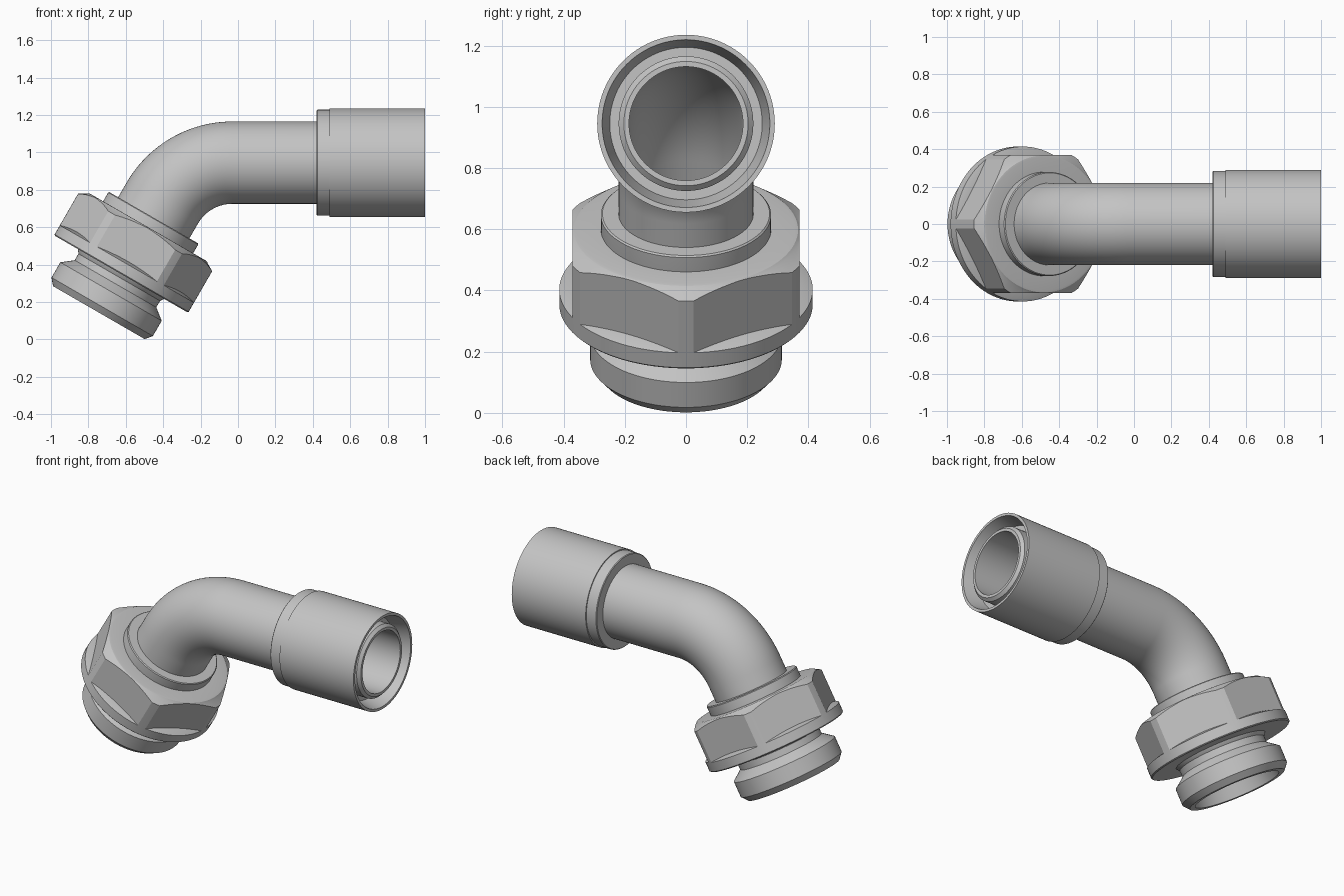
import bpy, bmesh, math
from mathutils import Matrix, Vector

if "Cube" in bpy.data.objects:
    bpy.data.objects.remove(bpy.data.objects["Cube"])

SEG = 96
TILT = math.radians(30)
AXIS_Z = 0.945           # height of the horizontal axis
BEND_X, BEND_R = -0.03, 0.433

steel = bpy.data.materials.new("steel grey")
steel.diffuse_color = (0.55, 0.55, 0.55, 1)
steel.use_nodes = True
steel.node_tree.nodes["Principled BSDF"].inputs["Base Color"].default_value = steel.diffuse_color

# frames: local z runs along each fitting axis
LOWER = Matrix.Translation((-0.62, 0, 0.358)) @ Matrix.Rotation(TILT, 4, 'Y')
RIGHT = Matrix.Translation((0, 0, AXIS_Z)) @ Matrix.Rotation(math.pi / 2, 4, 'Y')


def finish(bm, name, matrix):
    bmesh.ops.transform(bm, matrix=matrix, verts=bm.verts)
    bmesh.ops.recalc_face_normals(bm, faces=bm.faces)
    mesh = bpy.data.meshes.new(name)
    bm.to_mesh(mesh)
    bm.free()
    mesh.materials.append(steel)
    ob = bpy.data.objects.new(name, mesh)
    bpy.context.collection.objects.link(ob)
    bpy.ops.object.select_all(action='DESELECT')
    ob.select_set(True)
    bpy.context.view_layer.objects.active = ob
    bpy.ops.object.shade_smooth_by_angle(angle=math.radians(20))
    return ob


def skin(bm, loops, closed):
    """Join neighbouring vertex rings with quads."""
    count = len(loops)
    for i in range(count if closed else count - 1):
        a, b = loops[i], loops[(i + 1) % count]
        for j in range(SEG):
            k = (j + 1) % SEG
            bm.faces.new((a[j], a[k], b[k], b[j]))


def lathe(profile):
    """Revolve a closed (radius, height) profile about z."""
    bm = bmesh.new()
    angles = [math.tau * j / SEG for j in range(SEG)]
    loops = [[bm.verts.new((r * math.cos(a), r * math.sin(a), h)) for a in angles]
             for r, h in profile]
    skin(bm, loops, True)
    return bm


# threaded spigot with groove, inner cone and top collar
finish(lathe([(0.25, -0.248), (0.283, -0.248), (0.313, -0.212), (0.313, -0.118),
              (0.252, -0.07), (0.252, -0.03), (0.27, -0.005), (0.278, 0.02),
              (0.278, 0.333), (0.273, 0.338), (0.2, 0.338), (0.2, 0.1),
              (0.186, 0.06)]), "threaded_spigot", LOWER)

# round washer flange under the hexagon
finish(lathe([(0.262, -0.01), (0.408, -0.01), (0.414, -0.004), (0.414, 0.052),
              (0.36, 0.07), (0.262, 0.07)]), "nut_flange", LOWER)

# hexagon nut: chamfered disc trimmed by six flats
bm = lathe([(0.262, 0.03), (0.414, 0.03), (0.414, 0.247), (0.374, 0.27),
            (0.366, 0.277), (0.355, 0.279), (0.262, 0.279)])
for i in range(6):
    n = Vector((math.cos(math.radians(30 + 60 * i)), math.sin(math.radians(30 + 60 * i)), 0))
    cut = bmesh.ops.bisect_plane(bm, geom=bm.verts[:] + bm.edges[:] + bm.faces[:],
                                 plane_co=n * 0.37, plane_no=n, clear_outer=True)
    edges = [e for e in cut["geom_cut"] if isinstance(e, bmesh.types.BMEdge)]
    bmesh.ops.holes_fill(bm, edges=edges, sides=0)
finish(bm, "hex_nut", LOWER)

# bent tube: stations of (centre x, centre z, angle from horizontal)
path = [(0.985, AXIS_Z, 0.0)]
STEPS = 24
for i in range(STEPS + 1):
    a = math.radians(60) * i / STEPS
    path.append((BEND_X - BEND_R * math.sin(a), AXIS_Z - BEND_R * (1 - math.cos(a)), a))
start = LOWER @ Vector((0, 0, 0.06))
path.append((start.x, start.z, math.radians(60)))


def ring(bm, station, radius, shift=0.0):
    x, z, a = station
    out = []
    for j in range(SEG):
        t = math.tau * j / SEG
        up = radius * math.cos(t)
        out.append(bm.verts.new((x + shift - up * math.sin(a), radius * math.sin(t),
                                 z + up * math.cos(a))))
    return out


bm = bmesh.new()
loops = [ring(bm, path[0], 0.203, 0.005), ring(bm, path[0], 0.22, -0.012)]
loops += [ring(bm, s, 0.22) for s in path[1:]]
loops += [ring(bm, s, 0.186) for s in reversed(path[1:])]
loops += [ring(bm, path[0], 0.186, 0.005)]
skin(bm, loops, True)
finish(bm, "bent_tube", Matrix.Identity(4))

# end sleeve: stepped outside, flared socket around the tube tip
finish(lathe([(0.205, 0.42), (0.279, 0.42), (0.283, 0.424), (0.283, 0.49), (0.29, 0.49),
              (0.29, 1.0), (0.274, 1.0), (0.249, 0.9), (0.205, 0.9)]), "end_sleeve", RIGHT)
